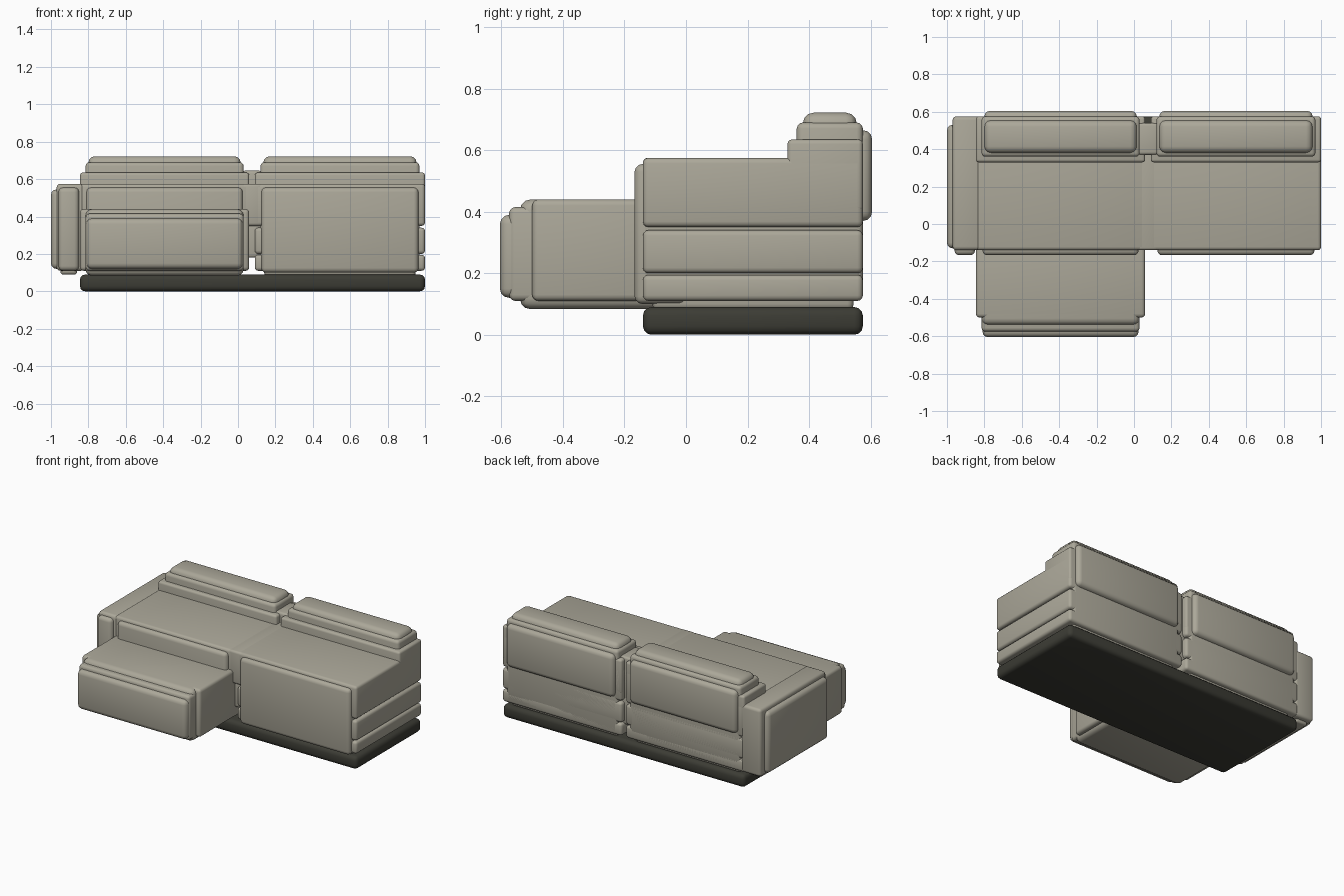
import bpy
import bmesh
from mathutils import Matrix, Vector

default = bpy.data.objects.get("Cube")
if default:
    bpy.data.objects.remove(default, do_unlink=True)


def make_material(name, colour):
    mat = bpy.data.materials.new(name)
    mat.use_nodes = True
    mat.diffuse_color = (*colour, 1)
    mat.node_tree.nodes["Principled BSDF"].inputs["Base Color"].default_value = (*colour, 1)
    return mat


fabric = make_material("warm grey fabric", (0.41, 0.39, 0.32))
dark = make_material("dark plinth", (0.045, 0.045, 0.035))


def add_box(bm, x, y, z, bevel=0.02):
    """Add a rounded box given its ranges along x, y and z."""
    low, high = (Vector(corner) for corner in zip(x, y, z))
    matrix = Matrix.Translation((low + high) / 2) @ Matrix.Diagonal((*(high - low), 1))
    verts = bmesh.ops.create_cube(bm, size=1, matrix=matrix)["verts"]
    edges = list({edge for vert in verts for edge in vert.link_edges})
    bmesh.ops.bevel(bm, geom=edges, offset=bevel, segments=3, profile=0.5,
                    affect='EDGES', clamp_overlap=True)


def build(name, boxes, material=fabric):
    """Join several rounded boxes into one smooth shaded part."""
    bm = bmesh.new()
    for box in boxes:
        add_box(bm, *box)
    mesh = bpy.data.meshes.new(name)
    bm.to_mesh(mesh)
    bm.free()
    mesh.materials.append(material)
    obj = bpy.data.objects.new(name, mesh)
    bpy.context.collection.objects.link(obj)
    bpy.ops.object.select_all(action='DESELECT')
    obj.select_set(True)
    bpy.context.view_layer.objects.active = obj
    bpy.ops.object.shade_smooth_by_angle()
    return obj


def inset(span, margin):
    return span[0] + margin, span[1] - margin


# Shared extents of the sofa
right_module = (-0.845, 0.06)
left_module = (0.09, 1.0)
front, back = -0.14, 0.575
seat_top = 0.575
body_depth = (front, back)

# Plinth
build("plinth", [((right_module[0], left_module[1]), body_depth, (0, 0.09), 0.028)], dark)

# Two seat modules, each with padded bands on the sides and a padded front
bands = [(0.11, 0.195), (0.2, 0.34), (0.35, seat_top)]
for side, span in (("right", right_module), ("left", left_module)):
    core = inset(span, 0.03)
    boxes = [
        (core, body_depth, (0.11, seat_top)),
        (inset(span, 0.05), (front + 0.03, back - 0.03), (0.08, 0.2)),
        (inset(span, 0.035), (front - 0.027, 0), (0.1, 0.555), 0.025),
        (core, (0, back), (0.15, 0.36)),
    ]
    boxes += [(span, body_depth, band, 0.018) for band in bands]
    build(side + "_seat", boxes)

    # Stepped backrest cushion with a padded rear panel
    build(side + "_backrest", [
        (span, (0.33, back), (0.4, 0.635), 0.015),
        (inset(span, 0.03), (0.36, back), (0.4, 0.69)),
        (inset(span, 0.045), (0.38, 0.555), (0.5, 0.722), 0.035),
        (inset(span, 0.045), (0.45, 0.605), (0.37, 0.665), 0.03),
    ])

# Filler joining the two modules
joint = (0.02, 0.13)
build("module_joint", [
    (joint, (front, 0.54), (0.35, seat_top), 0.015),
    (joint, (front + 0.02, 0.54), (0.18, 0.4), 0.015),
    (joint, (0.37, 0.54), (0.4, 0.645), 0.015),
])

# Armrest beside the chaise
build("right_armrest", [
    ((-0.97, -0.82), body_depth, (0.11, seat_top)),
    ((-1, -0.85), (-0.13, 0.53), (0.12, 0.545), 0.03),
    ((-0.96, -0.85), (front - 0.027, 0.5), (0.11, 0.555), 0.025),
    ((-0.95, -0.86), (-0.1, 0.54), (0.09, 0.3), 0.015),
])

# Chaise extension with padded front, top and underside
build("chaise", [
    (right_module, (-0.5, 0), (0.11, 0.44), 0.02),
    (inset(right_module, 0.03), (-0.575, 0), (0.11, 0.415)),
    (inset(right_module, 0.03), (-0.54, 0), (0.083, 0.44), 0.035),
    (inset(right_module, 0.035), (-0.605, -0.4), (0.12, 0.39), 0.03),
])
